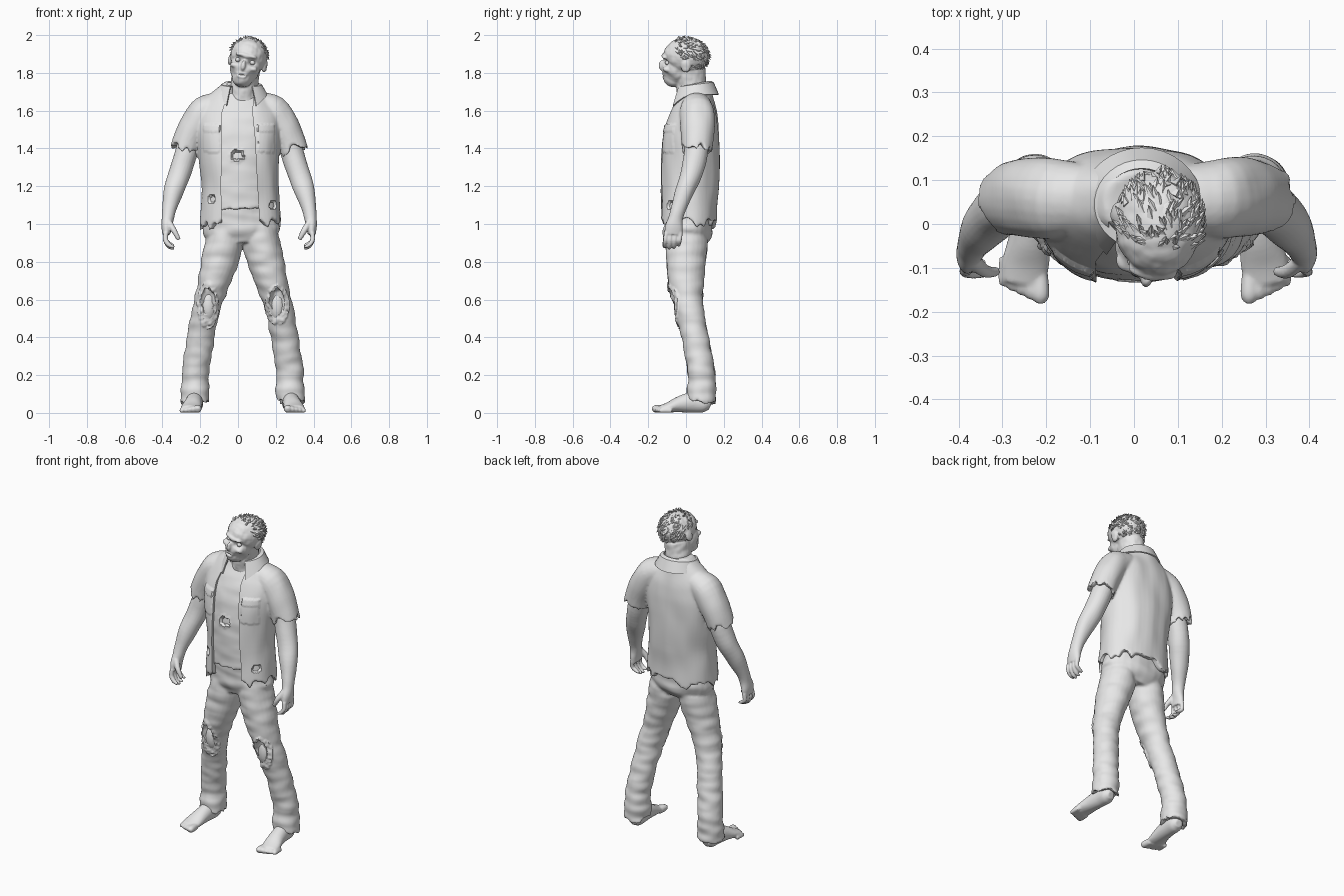
import bpy, bmesh, math, random
from mathutils import Vector, Matrix, noise

random.seed(4)
if "Cube" in bpy.data.objects:
    bpy.data.objects.remove(bpy.data.objects["Cube"])

grey = bpy.data.materials.new("plain_grey")
grey.use_nodes = True
grey.diffuse_color = (0.8, 0.8, 0.8, 1)
grey.node_tree.nodes["Principled BSDF"].inputs["Base Color"].default_value = (0.8, 0.8, 0.8, 1)


# ---------- helpers ----------
def flip(rings, off):
    """Mirror rings to the other side, about x = off / 2."""
    return [(off - r[0], *r[1:]) for r in rings]


def spline(rings, k=4):
    """Catmull-Rom through the rings."""
    out = []
    for i in range(len(rings) - 1):
        four = [rings[max(i - 1, 0)], rings[i], rings[i + 1], rings[min(i + 2, len(rings) - 1)]]
        for s in range(k):
            t = s / k
            out.append([b + t * (c - a) / 2 + t * t * (a - 2.5 * b + 2 * c - d / 2)
                        + t ** 3 * (1.5 * (b - c) + (d - a) / 2) for a, b, c, d in zip(*four)])
    return out + [list(rings[-1])]


def tube(bm, rings, n=24, power=1.0, rag=0.0, recess=0.0):
    """Loft rings (x, y, z, half width, half depth); the last may be ragged and hollow."""
    rings = spline(rings)
    loops = []
    for i, (x, y, z, a, b) in enumerate(rings):
        d = Vector(rings[min(i + 1, len(rings) - 1)][:3]) - Vector(rings[max(i - 1, 0)][:3])
        d.normalize()
        u = (Vector((1, 0, 0)) - d * d.x).normalized()
        v = d.cross(u)
        loop = []
        for j in range(n):
            c, s = math.cos(math.tau * j / n), math.sin(math.tau * j / n)
            p = Vector((x, y, z)) + u * a * math.copysign(abs(c) ** power, c)
            p += v * b * math.copysign(abs(s) ** power, s)
            if i == len(rings) - 1 and rag:
                p += d * random.uniform(-rag, rag)
            loop.append(bm.verts.new(p))
        loops.append(loop)
    for lo, hi in zip(loops, loops[1:]):
        for j in range(n):
            bm.faces.new((lo[j], lo[(j + 1) % n], hi[(j + 1) % n], hi[j]))
    for loop, ring, dz in ((loops[0], rings[0], 0), (loops[-1], rings[-1], recess)):
        mid = bm.verts.new(Vector(ring[:3]) - d * dz)
        for j in range(n):
            bm.faces.new((loop[j], loop[(j + 1) % n], mid))
    bmesh.ops.recalc_face_normals(bm, faces=bm.faces)


def ball(bm, c, r, m=Matrix()):
    bmesh.ops.create_uvsphere(bm, u_segments=24, v_segments=16, radius=1,
                              matrix=m @ Matrix.Translation(c) @ Matrix.Diagonal((*r, 1)))


def make(name, bm):
    me = bpy.data.meshes.new(name)
    bm.to_mesh(me)
    bm.free()
    ob = bpy.data.objects.new(name, me)
    bpy.context.collection.objects.link(ob)
    return ob


def bake(ob):
    dg = bpy.context.evaluated_depsgraph_get()
    me = bpy.data.meshes.new_from_object(ob.evaluated_get(dg))
    ob.modifiers.clear()
    ob.data = me


def finish(ob, voxel=0, smooth=3, warp=None, cutters=(), angle=45):
    """Fuse the pieces, sculpt them by a rule, cut them and shade them."""
    if voxel:
        m = ob.modifiers.new("fuse", 'REMESH')
        m.mode, m.voxel_size = 'VOXEL', voxel
        m = ob.modifiers.new("soften", 'SMOOTH')
        m.factor, m.iterations = 0.5, smooth
        bake(ob)
    if warp:
        old = [(v.co.copy(), v.normal.copy()) for v in ob.data.vertices]
        for v, (co, no) in zip(ob.data.vertices, old):
            v.co = warp(co, no)
    for c in cutters:
        m = ob.modifiers.new("cut", 'BOOLEAN')
        m.operation, m.solver, m.object = 'DIFFERENCE', 'EXACT', c
        c.hide_render = True
    if cutters:
        bake(ob)
        for c in cutters:
            bpy.data.objects.remove(c)
    ob.data.materials.clear()
    ob.data.materials.append(grey)
    bpy.ops.object.select_all(action='DESELECT')
    ob.select_set(True)
    bpy.context.view_layer.objects.active = ob
    bpy.ops.object.shade_smooth_by_angle(angle=math.radians(angle))


def folds(co, fx, fz):
    return noise.noise(Vector((co.x * fx, co.y * fx, co.z * fz)))


# ---------- trousers with torn knees ----------
LEG = 0.05
knees = [((0.208, -0.09, 0.57), (0.05, 0.045, 0.085)), ((-0.16, -0.09, 0.57), (0.045, 0.045, 0.1))]
leg = [(.11, 0, 1.0, .085, .1), (.125, .005, .9, .098, .11), (.147, 0, .8, .098, .104),
       (.175, 0, .7, .086, .095), (.205, .007, .6, .075, .083), (.23, .025, .5, .073, .076),
       (.247, .048, .4, .073, .07), (.265, .07, .28, .072, .071), (.277, .083, .18, .073, .074),
       (.277, .078, .055, .077, .08)]
bm = bmesh.new()
tube(bm, [(.015, .01, 1.12, .18, .13), (.016, .014, 1.0, .2, .126),
          (.02, .012, .94, .195, .12), (.024, .005, .89, .12, .09)], power=0.9)
for rings in (leg, flip(leg, LEG)):
    tube(bm, rings, rag=0.014, recess=0.03)


def crease(co, no):
    amp = 0.007 + 0.006 * max(0, 0.4 - co.z)
    co = co + no * amp * folds(co, 9, 20)
    for c, r in knees:
        d = math.hypot((co.x - c[0]) / r[0], (co.z - c[2]) / r[2])
        if co.y < 0 and 0.8 < d < 1.25:
            co += no * (0.005 + 0.008 * noise.noise(co * 60))
    return co


cuts = []
for c, r in knees:
    b = bmesh.new()
    ball(b, c, r)
    for v in b.verts:
        v.co += (v.co - Vector(c)) * 0.25 * noise.noise(v.co * 40)
    cuts.append(make("knee_cutter", b))
finish(make("trousers", bm), 0.008, 4, crease, cuts)

# ---------- knees, ankles, feet and toes ----------
foot = [(.275, .128, .036, .022, .022), (.277, .1, .046, .042, .045), (.28, .04, .056, .045, .055),
        (.287, -.03, .046, .048, .044), (.297, -.09, .03, .054, .028), (.303, -.135, .021, .05, .019)]
ankle = [(.277, .08, .2, .045, .05), (.279, .06, .05, .042, .05)]
bm = bmesh.new()
for s in (0, 1):
    side = (lambda r: flip(r, LEG)) if s else (lambda r: r)
    tube(bm, side(foot))
    tube(bm, side(ankle))
    for i in range(5):
        x, y, r = .263 + .021 * i, -.16 + .009 * i, .021 - .002 * i
        tube(bm, side([(x, y + .05, r, r * .8, r), (x, y, r, r, r), (x, y - .018, r * .7, r * .6, r * .6)]), n=10)
    ball(bm, side([(.207, -.015, .57)])[0], (.046, .05, .09))
finish(make("feet_and_knees", bm), 0.006, 2, lambda co, no: Vector((co.x, co.y, max(co.z, 0))))

# ---------- arms and hands ----------
ARM = 0.012
arm = [(.235, .06, 1.52, .058, .062), (.285, .052, 1.38, .06, .064), (.32, .03, 1.27, .059, .058),
       (.354, -.008, 1.17, .052, .05), (.377, -.04, 1.08, .038, .039), (.384, -.054, 1.03, .033, .038),
       (.39, -.064, .985, .028, .047), (.39, -.068, .945, .022, .046)]
thumb = [(.38, -.085, 1.01, .018, .018), (.35, -.108, .965, .016, .016), (.325, -.108, .918, .011, .011)]
bm = bmesh.new()
for s in (0, 1):
    side = (lambda r: flip(r, ARM)) if s else (lambda r: r)
    tube(bm, side(arm))
    tube(bm, side(thumb), n=10)
    for i in range(4):
        y, drop = -.105 + .025 * i, (.0, .008, .004, -.008)[i]
        tube(bm, side([(.393, y, .955, .013, .012), (.395, y - .004, .915, .0125, .012),
                       (.375, y - .008, .888 - drop, .011, .011),
                       (.35, y - .008, .878 - drop, .008, .008)]), n=10)
finish(make("arms_and_hands", bm), 0.005, 2, lambda co, no: co + no * .003 * folds(co, 14, 9))

# ---------- undershirt and chest ----------
torso = [(.02, .05, 1.735, .088, .07), (.012, .052, 1.70, .125, .08), (.008, .05, 1.665, .17, .094),
         (.005, .045, 1.61, .205, .118), (.005, .035, 1.54, .222, .14), (.005, .025, 1.46, .222, .153),
         (.005, .018, 1.35, .21, .16), (.01, .015, 1.22, .2, .16), (.012, .011, 1.1, .208, .156),
         (.015, .01, 1.0, .217, .155)]
vest = [(x, y, z, a - .016, b - .013) for x, y, z, a, b in torso[:-1]]
vest[-1] = (.012, .011, 1.075, .19, .142)
bm = bmesh.new()
tube(bm, vest, n=48, power=0.9, rag=0.008, recess=0.02)


def tear(co, no):
    if co.y < 0:
        d = math.hypot(co.x / .035, (co.z - 1.365) / .035) + .5 * noise.noise(co * 45)
        co = co - no * (0.012 if d < .8 else -0.003 if d < 1.2 else 0)
    return co + no * .004 * folds(co, 10, 18)


finish(make("undershirt", bm), 0.008, 3, tear)

# ---------- open short-sleeved shirt ----------
sleeve = [(.10, .052, 1.635, .065, .075), (.183, .057, 1.597, .085, .09), (.24, .06, 1.52, .083, .09),
          (.275, .06, 1.45, .079, .085), (.293, .058, 1.395, .077, .083)]
bm = bmesh.new()
tube(bm, torso, n=44, power=0.9, rag=0.03, recess=0.03)
for rings in (sleeve, flip(sleeve, ARM)):
    tube(bm, rings, n=22, rag=0.026, recess=0.03)


def cloth(co, no):
    co = co + no * .008 * folds(co, 11, 5)
    if co.y < 0:
        # chest pockets and flaps
        for cx in (-.14, .15):
            if abs(co.x - cx) < .043 and 1.38 < co.z < 1.53:
                co.y -= .009 if co.z > 1.485 else .005
        # worn holes near the hem
        for cx, cz in ((.185, 1.1), (-.14, 1.13)):
            if math.hypot(co.x - cx, (co.z - cz) * .8) < .017:
                co -= no * .012
    return co


# front opening
edge = [(-.06, 1.8), (-.055, 1.68), (-.088, 1.58), (-.085, 1.4), (-.09, 1.2), (-.082, .9),
        (.12, .9), (.11, 1.08), (.1, 1.25), (.09, 1.45), (.075, 1.6), (.085, 1.68), (.09, 1.8)]
b = bmesh.new()
face = b.faces.new([b.verts.new((x, -.4, z)) for x, z in edge])
ext = bmesh.ops.extrude_face_region(b, geom=[face], use_keep_orig=True)["geom"]
bmesh.ops.translate(b, vec=(0, .405, 0), verts=[g for g in ext if isinstance(g, bmesh.types.BMVert)])
bmesh.ops.recalc_face_normals(b, faces=b.faces)
finish(make("shirt", bm), 0.008, 3, cloth, [make("opening_cutter", b)])

# ---------- folded collar ----------
bm = bmesh.new()
rows = []
for j in range(29):
    t = math.radians(-57 + 294 * j / 28)
    c, s = math.cos(t), math.sin(t)
    front = max(0, -s) ** 2
    rows.append([bm.verts.new((.018 + r * c, .045 + r * .93 * s, z)) for r, z in (
        (.088, 1.69), (.09, 1.74 + .015 * s), (.106, 1.735 + .013 * s), (.135 + .012 * front, 1.685 - .085 * front))])
for p, q in zip(rows, rows[1:]):
    for k in range(3):
        bm.faces.new((p[k], q[k], q[k + 1], p[k + 1]))
collar = make("collar", bm)
m = collar.modifiers.new("thickness", 'SOLIDIFY')
m.thickness, m.offset = 0.008, 0
bake(collar)
finish(collar)

# ---------- head and neck ----------
M = Matrix.Translation((.052, 0, 1.865)) @ Matrix.Rotation(math.radians(12), 4, 'Y') \
    @ Matrix.Rotation(math.radians(-8), 4, 'Z')
Minv = M.inverted()
bm = bmesh.new()
tube(bm, [(.02, .05, 1.6, .095, .085), (.028, .032, 1.7, .076, .08), (.045, .02, 1.82, .072, .082)])
for c, r in (((0, 0, .025), (.099, .121, .097)), ((0, -.048, -.04), (.08, .08, .09)),
             ((0, -.062, -.092), (.056, .058, .053)), ((0, -.105, .024), (.06, .025, .016)),
             ((0, -.127, -.03), (.015, .02, .028)), ((0, -.117, -.08), (.032, .013, .018))):
    ball(bm, c, r, M)
for s in (-1, 1):
    ball(bm, (s * .048, -.09, -.038), (.026, .028, .02), M)
    ball(bm, (s * .094, .012, -.01), (.013, .026, .034), M)


def carve(co, no):
    p = Minv @ co
    for c, w, h, depth in (((-.04, -.11, -.006), .022, .015, .02), ((.04, -.11, -.006), .022, .015, .02),
                           ((0, -.13, -.082), .026, .008, .014), ((.055, -.09, -.075), .02, .025, .008),
                           ((-.055, -.09, -.075), .02, .025, .008)):
        e = ((p.x - c[0]) / w) ** 2 + ((p.z - c[2]) / h) ** 2 + ((p.y - c[1]) / .04) ** 2
        co = co - no * depth * math.exp(-e)
    return co + no * .003 * noise.noise(co * 35)


finish(make("head_and_neck", bm), 0.005, 3, carve)

bm = bmesh.new()
for s in (-1, 1):
    ball(bm, (s * .04, -.092, -.006), (.014, .014, .012), M)
finish(make("eyes", bm))

# ---------- short matted hair ----------
bm = bmesh.new()
for i in range(420):
    d = Vector((random.gauss(0, 1), random.gauss(0, 1), random.gauss(0, 1))).normalized()
    if d.y < -.15 - .35 * d.z or d.z < -.55 or (abs(d.x) > .85 and d.z < 0):
        continue
    p = Vector((d.x * .098, d.y * .12, d.z * .096 + .025))
    lay = Vector((random.uniform(-.5, .5), .5, -.4 + random.uniform(-.3, .3)))
    axis = d * .45 + (lay - d * lay.dot(d))
    bmesh.ops.create_cone(bm, cap_ends=True, segments=5, radius1=.012, radius2=.001,
                          depth=random.uniform(.026, .04),
                          matrix=M @ Matrix.Translation(p) @ axis.to_track_quat('Z', 'Y').to_matrix().to_4x4())
finish(make("hair", bm))
